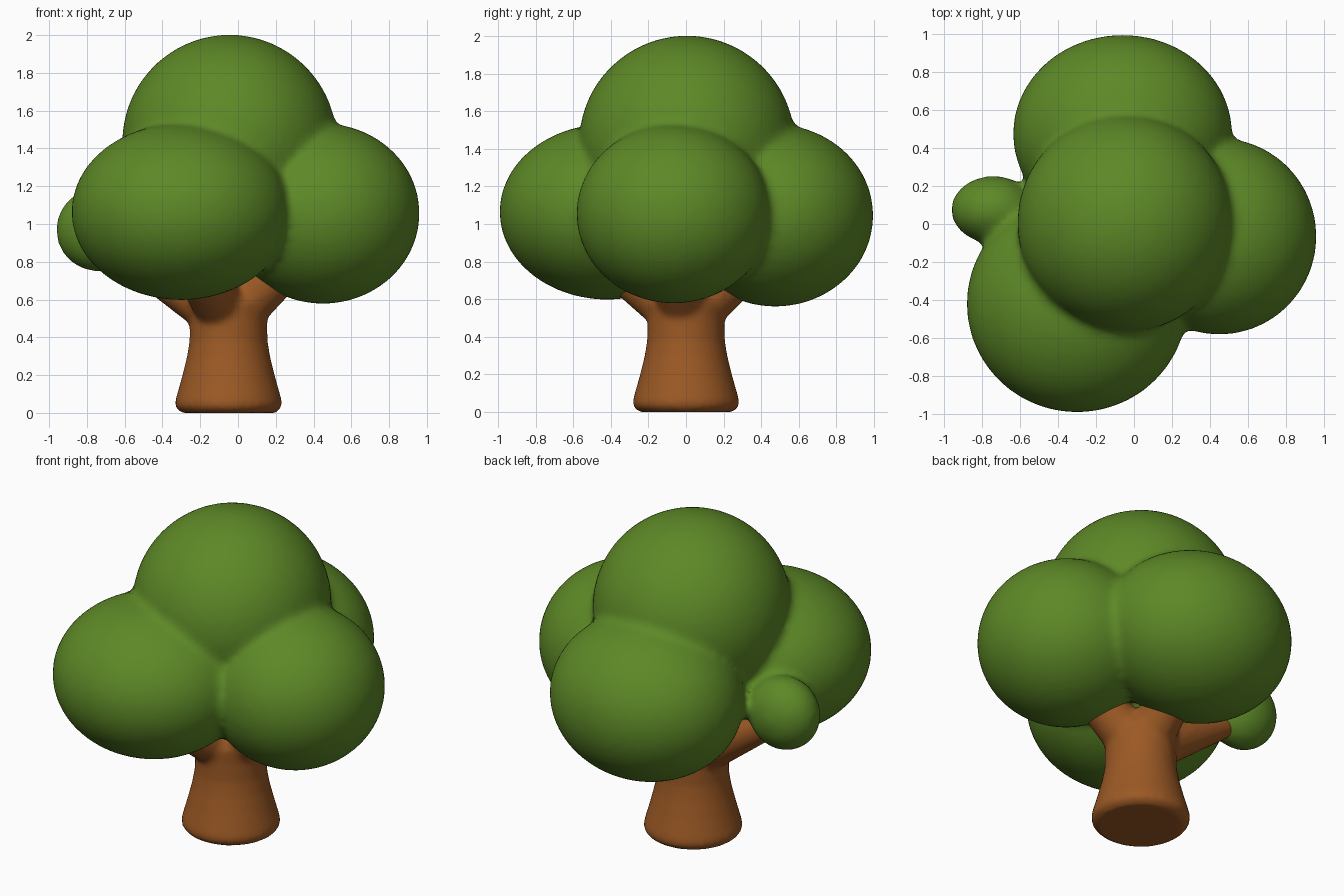
import bpy, bmesh, math
from mathutils import Vector, Matrix

if "Cube" in bpy.data.objects:
    bpy.data.objects.remove(bpy.data.objects["Cube"])


def material(name, rgb):
    m = bpy.data.materials.new(name)
    m.diffuse_color = (*rgb, 1)
    m.use_nodes = True
    m.node_tree.nodes["Principled BSDF"].inputs["Base Color"].default_value = m.diffuse_color
    return m


def ellipsoid(bm, centre, radii):
    mat = Matrix.Translation(centre) @ Matrix.Diagonal((*radii, 1))
    bmesh.ops.create_icosphere(bm, subdivisions=4, radius=1, matrix=mat)


def limb(bm, a, b, r1, r2):
    # tapered round branch from a to b
    a, b = Vector(a), Vector(b)
    d = b - a
    mat = Matrix.Translation((a + b) / 2) @ d.to_track_quat('Z', 'Y').to_matrix().to_4x4()
    bmesh.ops.create_cone(bm, cap_ends=True, segments=24, radius1=r1, radius2=r2,
                          depth=d.length, matrix=mat)


def lathe(bm, centre, profile, n=32):
    rings = [[bm.verts.new((centre[0] + r * math.cos(2 * math.pi * i / n),
                            centre[1] + r * math.sin(2 * math.pi * i / n), z))
              for i in range(n)] for r, z in profile]
    for lo, hi in zip(rings, rings[1:]):
        for i in range(n):
            j = (i + 1) % n
            bm.faces.new((lo[i], lo[j], hi[j], hi[i]))
    bm.faces.new(rings[0][::-1])
    bm.faces.new(rings[-1])


def blended(name, bm, mat, voxel, smooth):
    # fuse overlapping solids into one soft skin
    me = bpy.data.meshes.new(name)
    bm.to_mesh(me)
    bm.free()
    ob = bpy.data.objects.new(name, me)
    bpy.context.collection.objects.link(ob)
    me.materials.append(mat)
    me.shade_smooth()
    r = ob.modifiers.new("fuse", 'REMESH')
    r.mode = 'VOXEL'
    r.voxel_size = voxel
    r.use_smooth_shade = True
    s = ob.modifiers.new("soften", 'SMOOTH')
    s.factor = 0.5
    s.iterations = smooth
    return ob


green = material("leaf green", (0.11, 0.25, 0.02))
brown = material("bark brown", (0.33, 0.10, 0.018))

# Canopy: top, front, right, back and small left clumps
bm = bmesh.new()
for c, r in [((-0.045, 0.005, 1.43), (0.57, 0.575, 0.573)),
             ((-0.30, -0.42, 1.065), (0.582, 0.573, 0.468)),
             ((0.45, -0.065, 1.055), (0.512, 0.518, 0.478)),
             ((-0.06, 0.475, 1.045), (0.578, 0.522, 0.485)),
             ((-0.74, 0.075, 0.97), (0.223, 0.178, 0.222))]:
    ellipsoid(bm, c, r)
blended("canopy", bm, green, 0.025, 6)

# Trunk with flared foot and four branches
bm = bmesh.new()
lathe(bm, (-0.05, 0), [(0.25, 0.0), (0.283, 0.03), (0.284, 0.06), (0.25, 0.18),
                       (0.222, 0.29), (0.207, 0.38), (0.205, 0.5), (0.21, 0.58), (0.16, 0.66)])
for tip, r1, r2 in [((0.36, -0.09, 0.88), 0.15, 0.11),
                    ((-0.26, -0.42, 0.82), 0.15, 0.11),
                    ((-0.06, 0.42, 0.86), 0.15, 0.11),
                    ((-0.68, 0.075, 0.88), 0.15, 0.065)]:
    limb(bm, (-0.05, 0, 0.5), tip, r1, r2)
blended("trunk", bm, brown, 0.018, 6)
